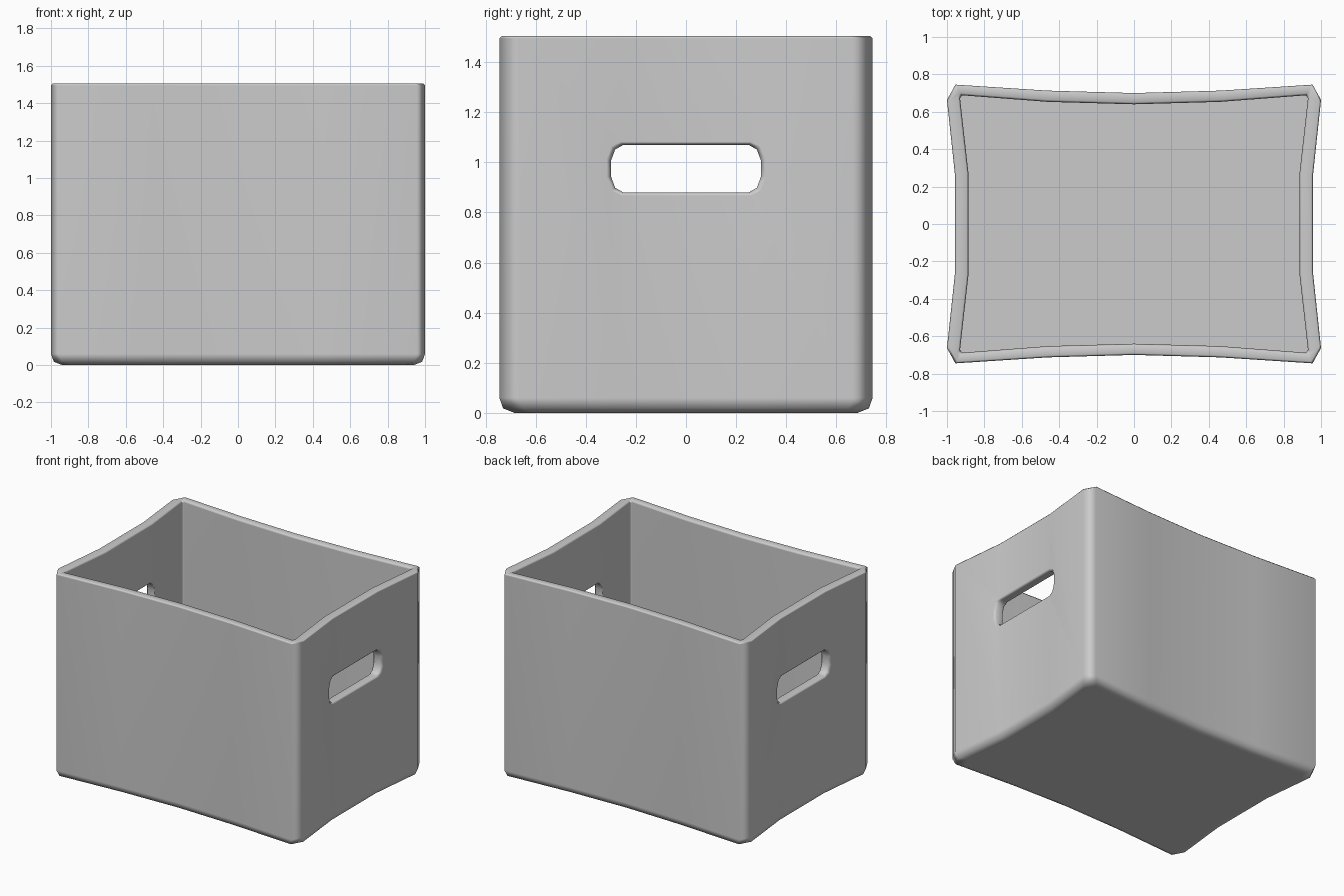
import bpy, bmesh, math

if "Cube" in bpy.data.objects:
    bpy.data.objects.remove(bpy.data.objects["Cube"])


def mirror4(quarter):
    """Full plan outline from one quarter (first point on x = 0)."""
    right = quarter + [(x, -y) for x, y in reversed(quarter)]
    return right + [(-x, y) for x, y in reversed(right[1:-1])]


def loft(name, rings):
    """Closed solid through a stack of equal-length rings."""
    bm = bmesh.new()
    loops = [[bm.verts.new(p) for p in r] for r in rings]
    n = len(loops[0])
    for a, b in zip(loops, loops[1:]):
        for i in range(n):
            j = (i + 1) % n
            bm.faces.new((a[i], a[j], b[j], b[i]))
    bm.faces.new(loops[0])
    bm.faces.new(loops[-1])
    bmesh.ops.recalc_face_normals(bm, faces=bm.faces)
    mesh = bpy.data.meshes.new(name)
    bm.to_mesh(mesh)
    bm.free()
    ob = bpy.data.objects.new(name, mesh)
    bpy.context.collection.objects.link(ob)
    return ob


def inset(outline, d, z):
    """Outline pulled inward by d at each extreme, placed at height z."""
    return [(x * (1 - d), y * (1 - d / 0.745), z) for x, y in outline]


# box: pinched plan outlines of the outside and the inside
outer = mirror4([(0, 0.70), (0.46, 0.713), (0.955, 0.745), (1.0, 0.663), (0.957, 0.26)])
inner = mirror4([(0, 0.64), (0.46, 0.653), (0.918, 0.688), (0.93, 0.672), (0.885, 0.27)])
box = loft("storage_box", [
    inset(outer, 0.06, 0), inset(outer, 0.015, 0.018), inset(outer, 0, 0.06),
    inset(outer, 0, 1.495), inset(outer, 0.01, 1.505),
    inset(inner, -0.012, 1.505), inset(inner, 0, 1.49), inset(inner, 0, 0.06)])

# handle holes: rounded slots with flared edges, one through each end wall
slot = [(0.25, 0.095), (0.283, 0.076), (0.30, 0.03)]
slot = mirror4(slot)[:6] + [(-y, z) for y, z in reversed(mirror4(slot)[:6])]
for side in (-1, 1):
    rings = []
    for x, grow in ((0.85, 0.045), (0.895, 0), (0.943, 0), (0.988, 0.04)):
        rings.append([(side * x, y * (1 + grow / 0.3), 0.975 + z * (1 + grow / 0.095))
                      for y, z in slot])
    cutter = loft("handle_cutter", rings)
    cutter.hide_render = True
    mod = box.modifiers.new("handle_hole", 'BOOLEAN')
    mod.operation = 'DIFFERENCE'
    mod.solver = 'EXACT'
    mod.object = cutter
    bpy.context.view_layer.objects.active = box
    bpy.ops.object.modifier_apply(modifier=mod.name)
    bpy.data.objects.remove(cutter)

# soft shading over the rounded edges
bpy.ops.object.select_all(action='DESELECT')
box.select_set(True)
bpy.context.view_layer.objects.active = box
bpy.ops.object.shade_smooth_by_angle(angle=math.radians(68))
weighted = box.modifiers.new("weighted_normals", 'WEIGHTED_NORMAL')
weighted.keep_sharp = True
